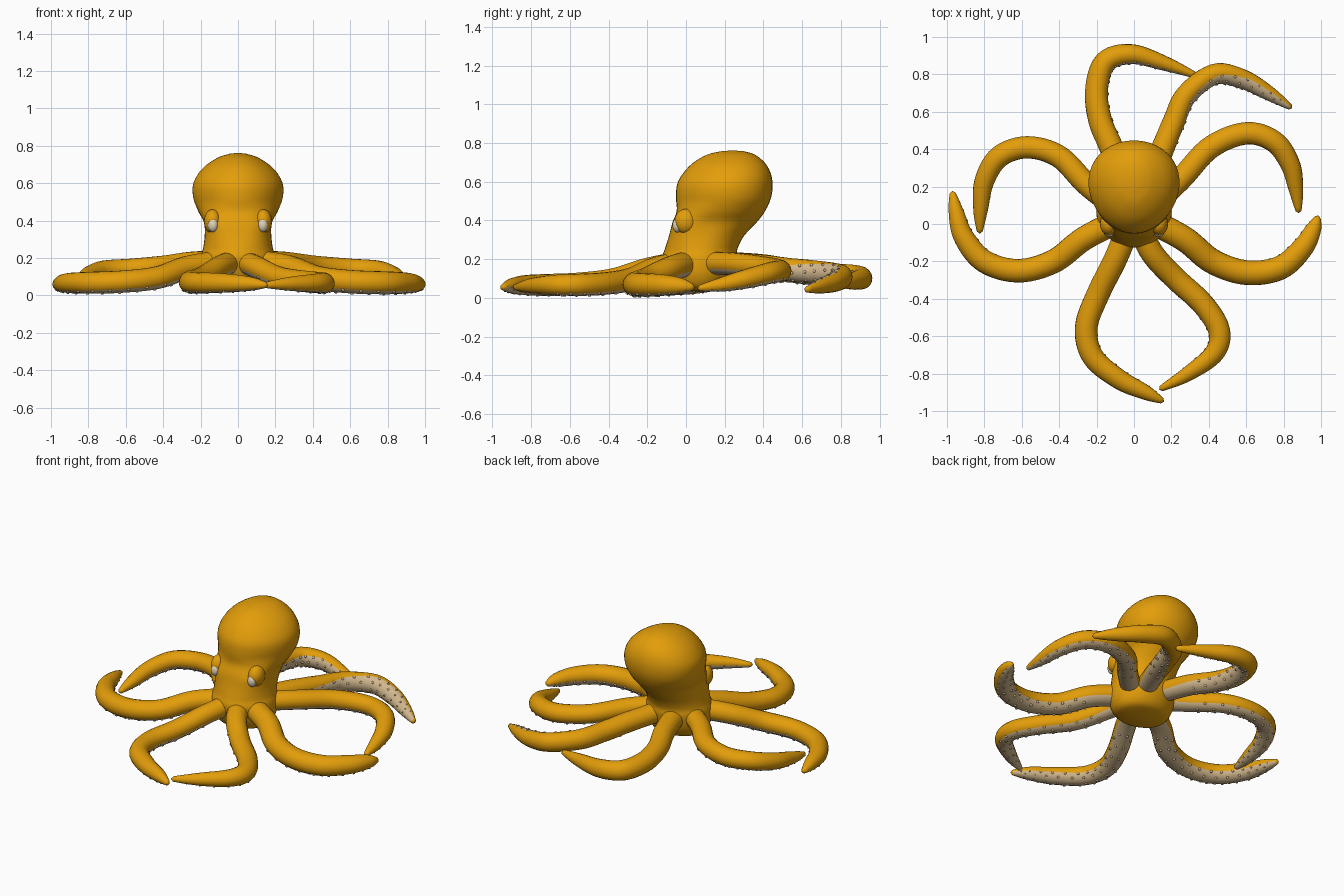
import bpy, bmesh, math
from mathutils import Vector, Matrix

cube = bpy.data.objects.get("Cube")
if cube:
    bpy.data.objects.remove(cube, do_unlink=True)


def material(name, rgb):
    m = bpy.data.materials.new(name)
    m.use_nodes = True
    m.diffuse_color = (*rgb, 1)
    for n in m.node_tree.nodes:
        if n.type == 'BSDF_PRINCIPLED':
            n.inputs["Base Color"].default_value = (*rgb, 1)
    return m


ORANGE = material("orange_skin", (0.77, 0.34, 0.003))
CREAM = material("cream_underside", (0.65, 0.48, 0.27))
PALE = material("pale_eye", (0.76, 0.65, 0.48))


def finish(bm, name, *mats):
    bmesh.ops.recalc_face_normals(bm, faces=bm.faces)
    for f in bm.faces:
        f.smooth = True
    mesh = bpy.data.meshes.new(name)
    bm.to_mesh(mesh)
    bm.free()
    for m in mats:
        mesh.materials.append(m)
    obj = bpy.data.objects.new(name, mesh)
    bpy.context.scene.collection.objects.link(obj)


def spline(points, t):
    """Smooth curve through points, t from 0 to 1."""
    p = [Vector(q) for q in points]
    p = [2 * p[0] - p[1]] + p + [2 * p[-1] - p[-2]]
    s = t * (len(p) - 3)
    i = min(int(s), len(p) - 4)
    u = s - i
    a, b, c, d = p[i:i + 4]
    return 0.5 * (2 * b + (c - a) * u + (2 * a - 5 * b + 4 * c - d) * u ** 2
                  + (3 * b - a - 3 * c + d) * u ** 3)


def skin(bm, rings, caps, rule=lambda j: 0):
    """Bridge closed rings of points and close both ends with a fan."""
    loops = [[bm.verts.new(v) for v in r] for r in rings]
    n = len(loops[0])
    for i in range(len(loops) - 1):
        for j in range(n):
            k = (j + 1) % n
            f = bm.faces.new((loops[i][j], loops[i][k], loops[i + 1][k], loops[i + 1][j]))
            f.material_index = rule(j)
    for loop, tip in zip((loops[0], loops[-1]), caps):
        v = bm.verts.new(tip)
        for j in range(n):
            bm.faces.new((loop[j], loop[(j + 1) % n], v))


# Head and body: height, front y, back y, half width
BODY = [(.035, .0, .13, .09), (.055, -.07, .2, .165), (.12, -.11, .245, .198),
        (.2, -.125, .265, .2), (.25, -.11, .265, .187), (.32, -.088, .3, .178),
        (.39, -.07, .365, .182), (.45, -.048, .41, .213), (.52, -.052, .44, .238),
        (.59, -.045, .447, .24), (.65, -.01, .435, .212), (.7, .04, .405, .165),
        (.74, .11, .355, .1), (.757, .18, .3, .045)]


def body_point(a, z, front, back, width):
    """Ring point: egg-shaped at the head, square-fronted at the eyes."""
    c, s = math.cos(a), math.sin(a)
    egg = .1 * min(1, max(0, (z - .4) / .1))
    square = max(0, 1 - abs(z - .37) / .13) * .35 if s < 0 else 0
    x = math.copysign(abs(c) ** (1 - square), c)
    y = math.copysign(abs(s) ** (1 - square), s)
    return (width * x * (1 + egg * s), (front + back) / 2 + (back - front) / 2 * y, z)


rings = [[body_point(math.tau * j / 40, *spline(BODY, s / 52)) for j in range(40)]
         for s in range(53)]
bm = bmesh.new()
skin(bm, rings, [(0, .07, .03), (0, .24, .762)])
finish(bm, "head_and_body", ORANGE)


def ball(name, centre, size, mat):
    bm = bmesh.new()
    bmesh.ops.create_uvsphere(bm, u_segments=20, v_segments=12, radius=1,
                              matrix=Matrix.Translation(centre) @ Matrix.Diagonal((*size, 1)))
    finish(bm, name, mat)


# Brows and eyes
for side, x in (("left", 1), ("right", -1)):
    ball(side + "_brow", (x * .135, -.0, .395), (.047, .06, .065), ORANGE)
    ball(side + "_eye", (x * .133, -.043, .375), (.028, .027, .037), PALE)

SIDES, STEPS = 18, 44


def arm(name, path, heights, radius, roll):
    """Tapered arm with a pale belly that rolls along its length."""
    def centre(t):
        x, y = spline(path, t)
        return Vector((x, y, spline([(h, 0) for h in heights], t)[0]))

    def frame(t):
        tangent = (centre(min(t + .01, 1)) - centre(max(t - .01, 0))).normalized()
        side = tangent.cross(Vector((0, 0, 1))).normalized()
        up = side.cross(tangent)
        a = math.radians(roll) * min(1, t * 1.35)
        belly = side * math.sin(a) - up * math.cos(a)
        return belly, tangent.cross(belly), tangent

    def thick(t):
        return radius * (1.1 - .12 * t) * (1 - .72 * max(0, (t - .45) / .55) ** 2.9)

    def surface(t, a):
        belly, across, _ = frame(t)
        return centre(t) + thick(t) * (belly * math.cos(a) * .95 + across * math.sin(a))

    def rule(j):
        off = abs((j + .5) / SIDES - round((j + .5) / SIDES))
        return 1 if off < .17 else 0

    bm = bmesh.new()
    skin(bm, [[surface(i / STEPS, math.tau * j / SIDES) for j in range(SIDES)]
              for i in range(STEPS + 1)],
         [centre(0), centre(1) + frame(1)[2] * .012], rule)
    finish(bm, name, ORANGE, CREAM)

    # Flat suckers in staggered rows along the belly
    bm = bmesh.new()
    for i in range(24):
        t = .18 + .78 * i / 24
        size = .15 * thick(t)
        for row in (-1, 1) if i % 2 else (-.35, .5):
            p = surface(t, row * .95)
            out = (p - centre(t)).normalized()
            m = Matrix.Translation(p) @ out.to_track_quat('Z', 'Y').to_matrix().to_4x4()
            bmesh.ops.create_cone(bm, cap_ends=True, segments=8, radius1=size,
                                  radius2=size * .75, depth=size, matrix=m)
    finish(bm, name + "_suckers", CREAM)


LOW = (.18, .15, .095, .073, .067, .066, .062, .055)
HIGH = (.18, .175, .155, .14, .13, .1, .07, .05)
arm("front_right_arm", [(-.03, -.02), (-.1, -.19), (-.19, -.37), (-.255, -.55),
    (-.22, -.71), (-.08, -.83), (.06, -.9), (.15, -.945)], LOW, .058, -25)
arm("front_left_arm", [(.03, -.02), (.1, -.16), (.22, -.29), (.37, -.43),
    (.455, -.57), (.43, -.69), (.29, -.8), (.145, -.88)], LOW, .058, 25)
arm("front_side_left_arm", [(.08, .02), (.27, -.08), (.42, -.2), (.6, -.26),
    (.78, -.235), (.9, -.13), (.958, -.03), (.982, .035)], LOW, .063, -20)
arm("front_side_right_arm", [(-.08, .02), (-.27, -.08), (-.43, -.2), (-.62, -.25),
    (-.8, -.2), (-.91, -.07), (-.95, .06), (-.97, .165)], LOW, .06, 20)
arm("rear_side_left_arm", [(.08, .08), (.25, .24), (.41, .41), (.6, .485),
    (.75, .44), (.835, .32), (.865, .19), (.88, .07)], HIGH, .057, 12)
arm("rear_side_right_arm", [(-.08, .08), (-.25, .21), (-.4, .36), (-.57, .41),
    (-.72, .36), (-.8, .23), (-.82, .08), (-.825, -.04)], HIGH, .057, -12)
arm("back_left_arm", [(.05, .15), (.14, .37), (.21, .54), (.28, .69),
    (.43, .8), (.58, .775), (.72, .7), (.835, .625)],
    (.18, .165, .145, .13, .112, .085, .062, .043), .058, 135)
arm("back_right_arm", [(-.04, .15), (-.11, .38), (-.18, .55), (-.2, .72),
    (-.15, .87), (-.01, .908), (.16, .86), (.33, .795)],
    (.18, .165, .14, .12, .11, .1, .085, .07), .06, 75)
